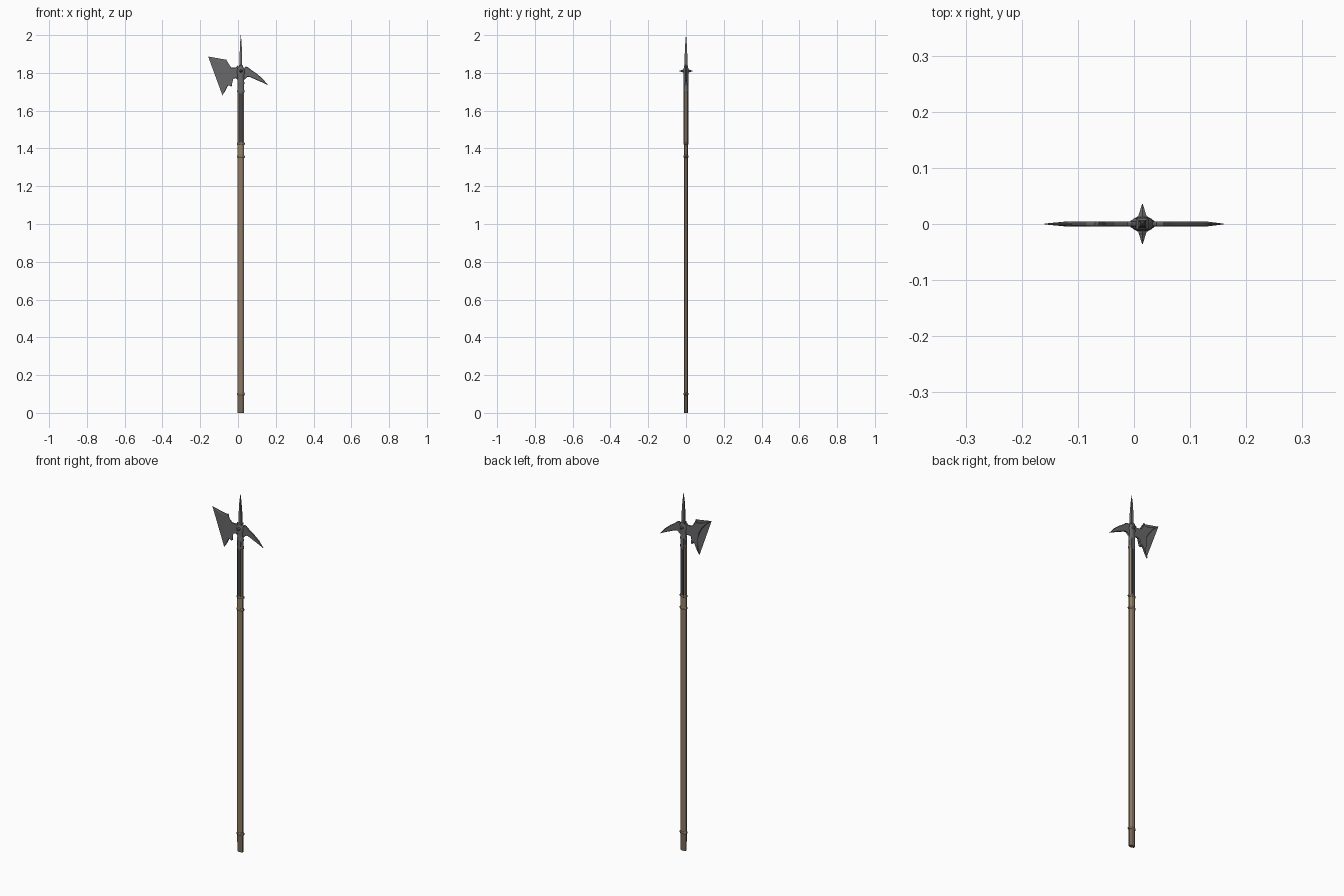
import bpy, bmesh, math
from mathutils import Vector

if "Cube" in bpy.data.objects:
    bpy.data.objects.remove(bpy.data.objects["Cube"])

CX = 0.015  # shaft axis in x


def mat(name, col):
    m = bpy.data.materials.new(name)
    m.diffuse_color = (*col, 1)
    m.use_nodes = True
    m.node_tree.nodes["Principled BSDF"].inputs["Base Color"].default_value = m.diffuse_color
    return m


WOOD = mat("wood", (0.27, 0.195, 0.13))
DARK_WOOD = mat("dark_wood", (0.19, 0.14, 0.095))
LIGHT_WOOD = mat("light_wood", (0.31, 0.235, 0.16))
BINDING = mat("binding", (0.29, 0.22, 0.13))
BRONZE = mat("dull_ring", (0.20, 0.15, 0.10))
STEEL = mat("steel", (0.14, 0.14, 0.145))
DARK = mat("dark_steel", (0.055, 0.058, 0.066))


def finish(name, bm, m, smooth=None):
    bmesh.ops.recalc_face_normals(bm, faces=bm.faces)
    me = bpy.data.meshes.new(name)
    bm.to_mesh(me)
    bm.free()
    me.materials.append(m)
    ob = bpy.data.objects.new(name, me)
    bpy.context.collection.objects.link(ob)
    if smooth:
        bpy.context.view_layer.objects.active = ob
        ob.select_set(True)
        bpy.ops.object.shade_smooth_by_angle(angle=math.radians(smooth))
        ob.select_set(False)
    return ob


def loft(name, sections, n, m, smooth=None):
    """Stack of (z, half width x, half width y) rings with flat sides on the axes."""
    bm = bmesh.new()
    k = 1 / math.cos(math.pi / n)
    rings = []
    for z, rx, ry in sections:
        rings.append([bm.verts.new((CX + rx * k * math.cos(2 * math.pi * (i + .5) / n),
                                    ry * k * math.sin(2 * math.pi * (i + .5) / n), z))
                      for i in range(n)])
    for a, b in zip(rings, rings[1:]):
        for i in range(n):
            j = (i + 1) % n
            bm.faces.new((a[i], a[j], b[j], b[i]))
    bm.faces.new(rings[0])
    bm.faces.new(rings[-1])
    return finish(name, bm, m, smooth)


def blade(name, pts, half, inset, m):
    """Flat blade: outline thins to an edge around a raised, inset flat; tips taper."""
    p = [Vector(q) for q in pts]
    n = len(p)
    if sum(p[i].cross(p[(i + 1) % n]) for i in range(n)) < 0:
        p.reverse()
    inner = []
    for i in range(n):
        d1 = (p[i] - p[i - 1]).normalized()
        d2 = (p[(i + 1) % n] - p[i]).normalized()
        v = Vector((-d1.y - d2.y, d1.x + d2.x)).normalized()
        inner.append(p[i] + v * inset)
    bm = bmesh.new()
    layers = []
    for src, y in ((inner, -half), (p, -half * .3), (p, half * .3), (inner, half)):
        layers.append([bm.verts.new((q.x, y * min(1, max(.2, (.160 - abs(q.x)) / .03)), q.y))
                       for q in src])
    for a, b in zip(layers, layers[1:]):
        for i in range(n):
            j = (i + 1) % n
            bm.faces.new((a[i], a[j], b[j], b[i]))
    caps = [bm.faces.new(layers[0]), bm.faces.new(layers[-1])]
    bmesh.ops.triangulate(bm, faces=caps)
    return finish(name, bm, m)


def box(name, x, y0, y1, z0, z1, m):
    bm = bmesh.new()
    bmesh.ops.create_cube(bm, size=1)
    for v in bm.verts:
        v.co = Vector((CX + v.co.x * 2 * x, (y0 + y1) / 2 + v.co.y * (y1 - y0),
                       (z0 + z1) / 2 + v.co.z * (z1 - z0)))
    return finish(name, bm, m)


# shaft pieces
loft("butt_cap", [(0, .0165, .0098), (.1, .0170, .0102)], 8, DARK_WOOD)
loft("shaft", [(.1, .0170, .0102), (1.36, .0170, .0102)], 8, WOOD)
loft("grip_binding", [(1.355, .0175, .0106), (1.43, .0175, .0106)], 8, BINDING)
loft("upper_shaft", [(1.43, .0168, .0118), (1.76, .0168, .0118)], 8, LIGHT_WOOD)

# raised rings
for i, z in enumerate((.1, 1.357, 1.425)):
    loft(f"ring_{i + 1}", [(z - .007, .018, .011), (z - .003, .0215, .0132),
                           (z + .003, .0215, .0132), (z + .007, .018, .011)], 8, BRONZE)

# langets on front and back, each with a dark groove
for side, s in (("front", -1), ("back", 1)):
    a, b = sorted((s * .009, s * .0130))
    box(f"langet_{side}", .0098, a, b, 1.43, 1.75, STEEL)
    a, b = sorted((s * .012, s * .0138))
    box(f"langet_groove_{side}", .0072, a, b, 1.435, 1.69, DARK)

# socket and top spike
loft("socket", [(1.695, .0175, .0125), (1.70, .019, .0138), (1.708, .019, .0138),
                (1.712, .0175, .0130), (1.738, .0172, .0130), (1.742, .0185, .0136),
                (1.75, .0185, .0136), (1.755, .0170, .0125), (1.785, .018, .0125),
                (1.805, .021, .0135), (1.822, .019, .0125), (1.832, .012, .0105),
                (1.842, .008, .008)], 12, STEEL, 40)
loft("top_spike", [(1.83, .011, .011), (1.838, .011, .011), (1.843, .0070, .0070),
                   (1.90, .0068, .0068), (1.91, .0058, .0058), (1.95, .0045, .0045),
                   (2.0, .0005, .0005)], 4, STEEL)

# side lugs
for side, s in (("front", -1), ("back", 1)):
    lug = loft(f"side_lug_{side}", [(0, .010, .010), (.016, .007, .007), (.020, .0055, .005),
                                    (.036, .0006, .0006)], 6, STEEL)
    for v in lug.data.vertices:
        x, y, z = v.co
        v.co = (x, s * z, 1.81 + s * -y)

# axe blade with swept horns and small hooks
blade("axe_blade", [(.01, 1.830), (-.004, 1.838), (-.012, 1.828), (-.035, 1.829), (-.050, 1.840),
                    (-.056, 1.855), (-.062, 1.872), (-.070, 1.857), (-.085, 1.859),
                    (-.110, 1.867), (-.160, 1.888), (-.122, 1.857), (-.100, 1.830),
                    (-.083, 1.800), (-.073, 1.770), (-.070, 1.738), (-.075, 1.710),
                    (-.084, 1.680), (-.066, 1.706), (-.053, 1.734), (-.046, 1.743),
                    (-.040, 1.727), (-.032, 1.731), (-.031, 1.745), (-.037, 1.757),
                    (-.030, 1.769), (-.010, 1.772), (-.002, 1.764), (.01, 1.766)],
      .0045, .0024, STEEL)

# rear fluke
blade("rear_fluke", [(.015, 1.826), (.032, 1.822), (.040, 1.834), (.052, 1.831), (.070, 1.815),
                     (.098, 1.797), (.130, 1.770), (.160, 1.734), (.125, 1.751), (.095, 1.764),
                     (.065, 1.777), (.050, 1.778), (.036, 1.764), (.015, 1.766)],
      .0045, .0024, STEEL)
